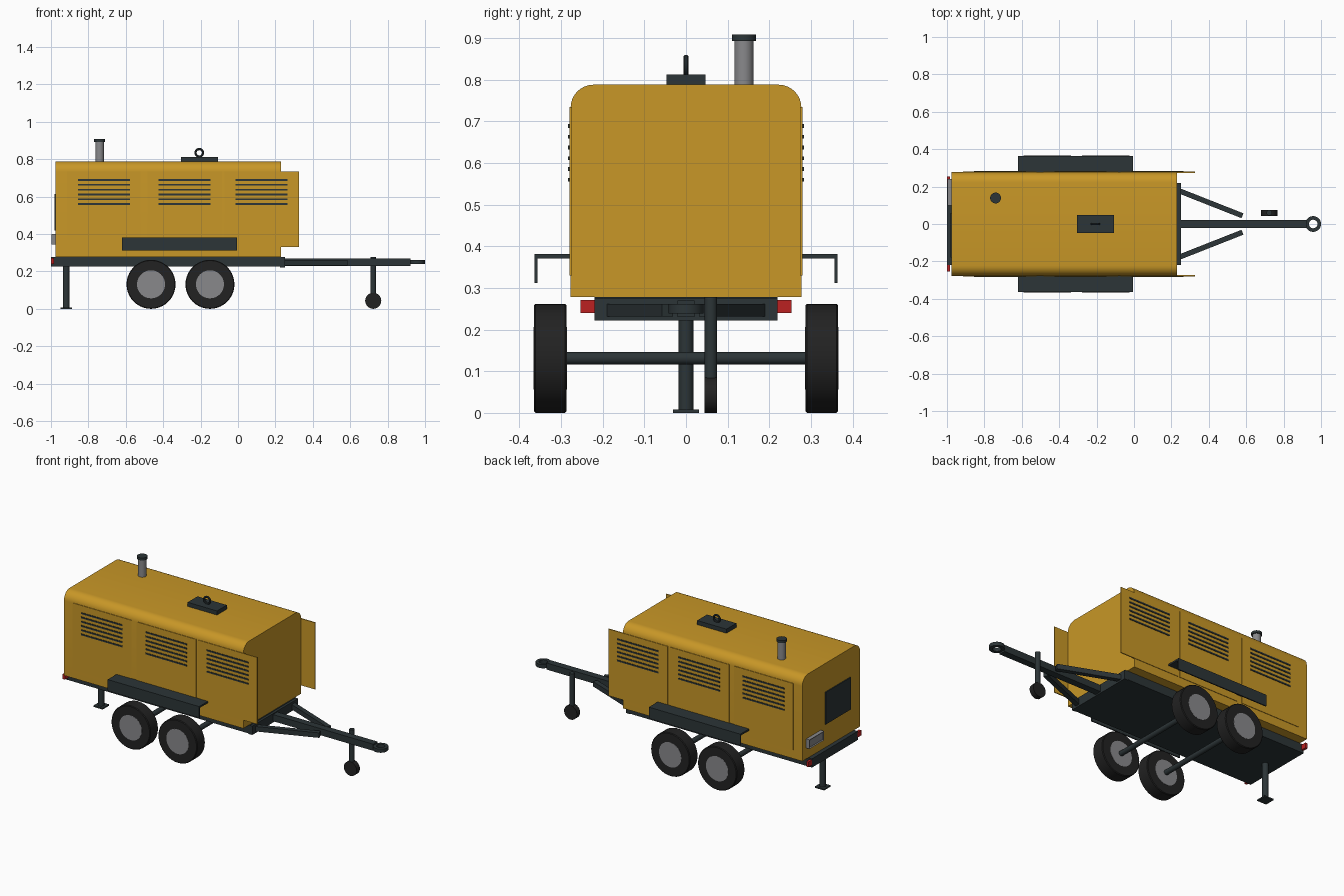
import bpy, bmesh
from math import pi, cos, sin, radians
from mathutils import Vector

if "Cube" in bpy.data.objects:
    bpy.data.objects.remove(bpy.data.objects["Cube"])


def material(name, rgb):
    m = bpy.data.materials.new(name)
    m.diffuse_color = (*rgb, 1)
    m.use_nodes = True
    m.node_tree.nodes["Principled BSDF"].inputs["Base Color"].default_value = m.diffuse_color
    return m


YELLOW = material("yellow_paint", (0.58, 0.31, 0.02))
DARK = material("dark_steel", (0.025, 0.035, 0.038))
RUBBER = material("rubber", (0.016, 0.016, 0.016))
GREY = material("grey_metal", (0.25, 0.25, 0.26))
RED = material("red_lens", (0.5, 0.015, 0.015))


def finish(name, bm, mat, smooth=False):
    bmesh.ops.recalc_face_normals(bm, faces=bm.faces)
    me = bpy.data.meshes.new(name)
    bm.to_mesh(me)
    bm.free()
    me.materials.append(mat)
    ob = bpy.data.objects.new(name, me)
    bpy.context.collection.objects.link(ob)
    if smooth:
        bpy.ops.object.select_all(action='DESELECT')
        ob.select_set(True)
        bpy.context.view_layer.objects.active = ob
        bpy.ops.object.shade_smooth_by_angle(angle=radians(35))
    return ob


def box(name, x, y, z, mat):
    """Box from (min, max) ranges."""
    bm = bmesh.new()
    bmesh.ops.create_cube(bm, size=1)
    for v in bm.verts:
        v.co = [(a + b) / 2 + c * (b - a) for (a, b), c in zip((x, y, z), v.co)]
    return finish(name, bm, mat)


def rod(name, p, q, r, mat, sides=32):
    """Cylinder from point p to point q."""
    p, q = Vector(p), Vector(q)
    bm = bmesh.new()
    bmesh.ops.create_cone(bm, cap_ends=True, segments=sides, radius1=r, radius2=r, depth=(q - p).length)
    rot = Vector((0, 0, 1)).rotation_difference(q - p).to_matrix()
    for v in bm.verts:
        v.co = rot @ v.co + (p + q) / 2
    return finish(name, bm, mat, True)


def lathe(name, profile, centre, axis, mat, steps=40):
    """Closed (radius, offset) profile spun round the y or z axis."""
    bm = bmesh.new()
    rings = []
    for i in range(steps):
        c, s = cos(2 * pi * i / steps), sin(2 * pi * i / steps)
        rings.append([bm.verts.new(Vector(centre) + Vector((r * c, h, r * s) if axis == 'y' else (r * c, r * s, h)))
                      for r, h in profile])
    n = len(profile)
    for i in range(steps):
        a, b = rings[i], rings[(i + 1) % steps]
        for j in range(n):
            bm.faces.new((a[j], a[(j + 1) % n], b[(j + 1) % n], b[j]))
    return finish(name, bm, mat, True)


def extrude_x(name, profile, x0, x1, mat):
    """(y, z) profile extruded along x."""
    bm = bmesh.new()
    f = bm.faces.new([bm.verts.new((x0, y, z)) for y, z in profile])
    new = bmesh.ops.extrude_face_region(bm, geom=[f])['geom']
    bmesh.ops.translate(bm, vec=(x1 - x0, 0, 0), verts=[v for v in new if isinstance(v, bmesh.types.BMVert)])
    return finish(name, bm, mat, True)


# canopy with rounded top corners
W, TOP, R = 0.277, 0.788, 0.055
arc = [(W - R + R * cos(a), TOP - R + R * sin(a)) for a in [i * pi / 16 for i in range(9)]]
extrude_x("canopy", [(W, 0.278)] + arc + [(-y, z) for y, z in reversed(arc)] + [(-W, 0.278)],
          -0.975, 0.23, YELLOW)

# chassis
box("chassis", (-1.0, 0.235), (-0.22, 0.22), (0.225, 0.278), DARK)
box("front_crossbeam", (0.225, 0.25), (-0.22, 0.22), (0.222, 0.276), DARK)

for s, side in ((-1, "right"), (1, "left")):
    def span(a, b):
        return tuple(sorted((s * a, s * b)))

    # side doors with louvres
    for i, (x0, x1) in enumerate(((-0.915, -0.52), (-0.485, -0.085), (-0.072, 0.325))):
        box(f"{side}_door_{i}", (x0, x1), span(0.274, 0.280), (0.33, 0.735), YELLOW)
        c = (x0 + x1) / 2
        for k in range(6):
            z = 0.56 + 0.0258 * k
            box(f"{side}_louvre_{i}_{k}", (c - 0.139, c + 0.139), span(0.277, 0.283),
                (z - 0.0045, z + 0.0045), DARK)

    # mudguard: flat top with a hanging lip
    extrude_x(f"{side}_mudguard",
              [(s * y, z) for y, z in ((0.276, 0.381), (0.364, 0.381), (0.364, 0.312),
                                       (0.357, 0.312), (0.357, 0.371), (0.276, 0.371))],
              -0.62, -0.006, DARK)

    # wheels
    for x, pos in ((-0.465, "rear"), (-0.15, "front")):
        lathe(f"{side}_{pos}_tyre", [(0.073, 0.039), (0.127, 0.039), (0.131, 0.035),
                                     (0.131, -0.035), (0.127, -0.039), (0.073, -0.039)],
              (x, s * 0.326, 0.131), 'y', RUBBER)
        rod(f"{side}_{pos}_wheel_disc", (x, s * 0.286, 0.131), (x, s * 0.366, 0.131), 0.075, GREY, 40)

    # tail lights
    box(f"{side}_tail_light", (-1.0, -0.985), span(0.215, 0.253), (0.24, 0.271), RED)

    # diagonal drawbar braces
    a, b = Vector((0.24, s * 0.178, 0)), Vector((0.58, s * 0.044, 0))
    n = (b - a).cross(Vector((0, 0, 1))).normalized() * 0.014
    bm = bmesh.new()
    lo, hi = [[bm.verts.new(p + Vector((0, 0, z))) for p in (a + n, b + n, b - n, a - n)] for z in (0.232, 0.262)]
    bm.faces.new(lo)
    bm.faces.new(hi)
    for j in range(4):
        bm.faces.new((lo[j], lo[(j + 1) % 4], hi[(j + 1) % 4], hi[j]))
    finish(f"{side}_drawbar_brace", bm, DARK)

# axles
for x, pos in ((-0.465, "rear"), (-0.15, "front")):
    rod(f"{pos}_axle", (x, -0.33, 0.131), (x, 0.33, 0.131), 0.015, DARK, 20)

# drawbar and towing eye
box("drawbar", (0.24, 0.922), (-0.021, 0.021), (0.23, 0.27), DARK)
lathe("towing_eye", [(0.023, -0.011), (0.042, -0.011), (0.042, 0.011), (0.023, 0.011)],
      (0.958, 0, 0.25), 'z', DARK, 32)

# jockey wheel
rod("jockey_stem", (0.723, 0.06, 0.05), (0.723, 0.06, 0.278), 0.015, DARK, 20)
rod("jockey_wheel", (0.723, 0.044, 0.043), (0.723, 0.075, 0.043), 0.043, RUBBER)

# rear prop stand
rod("prop_stand", (-0.918, 0, 0.004), (-0.918, 0, 0.23), 0.0175, DARK, 20)
box("prop_stand_foot", (-0.949, -0.887), (-0.031, 0.031), (0, 0.008), DARK)

# exhaust
rod("exhaust_pipe", (-0.74, 0.139, 0.77), (-0.74, 0.139, 0.896), 0.023, GREY)
rod("exhaust_cap", (-0.74, 0.139, 0.893), (-0.74, 0.139, 0.908), 0.029, DARK)

# lifting plate and eye
box("lifting_plate", (-0.305, -0.108), (-0.047, 0.047), (0.78, 0.813), DARK)
lathe("lifting_eye", [(0.02 + 0.006 * cos(k * pi / 5), 0.006 * sin(k * pi / 5)) for k in range(10)],
      (-0.207, 0, 0.834), 'y', DARK, 32)

# rear radiator grille and plate holder
box("rear_grille", (-0.981, -0.97), (-0.18, 0.06), (0.42, 0.615), DARK)
holder = box("rear_plate_holder", (-0.998, -0.97), (0.10, 0.24), (0.345, 0.40), GREY)
bm = bmesh.new()
bm.from_mesh(holder.data)
bm.faces.ensure_lookup_table()
face = min(bm.faces, key=lambda f: f.calc_center_median().x)
bmesh.ops.inset_region(bm, faces=[face], thickness=0.008, depth=-0.005)
bm.to_mesh(holder.data)
bm.free()
